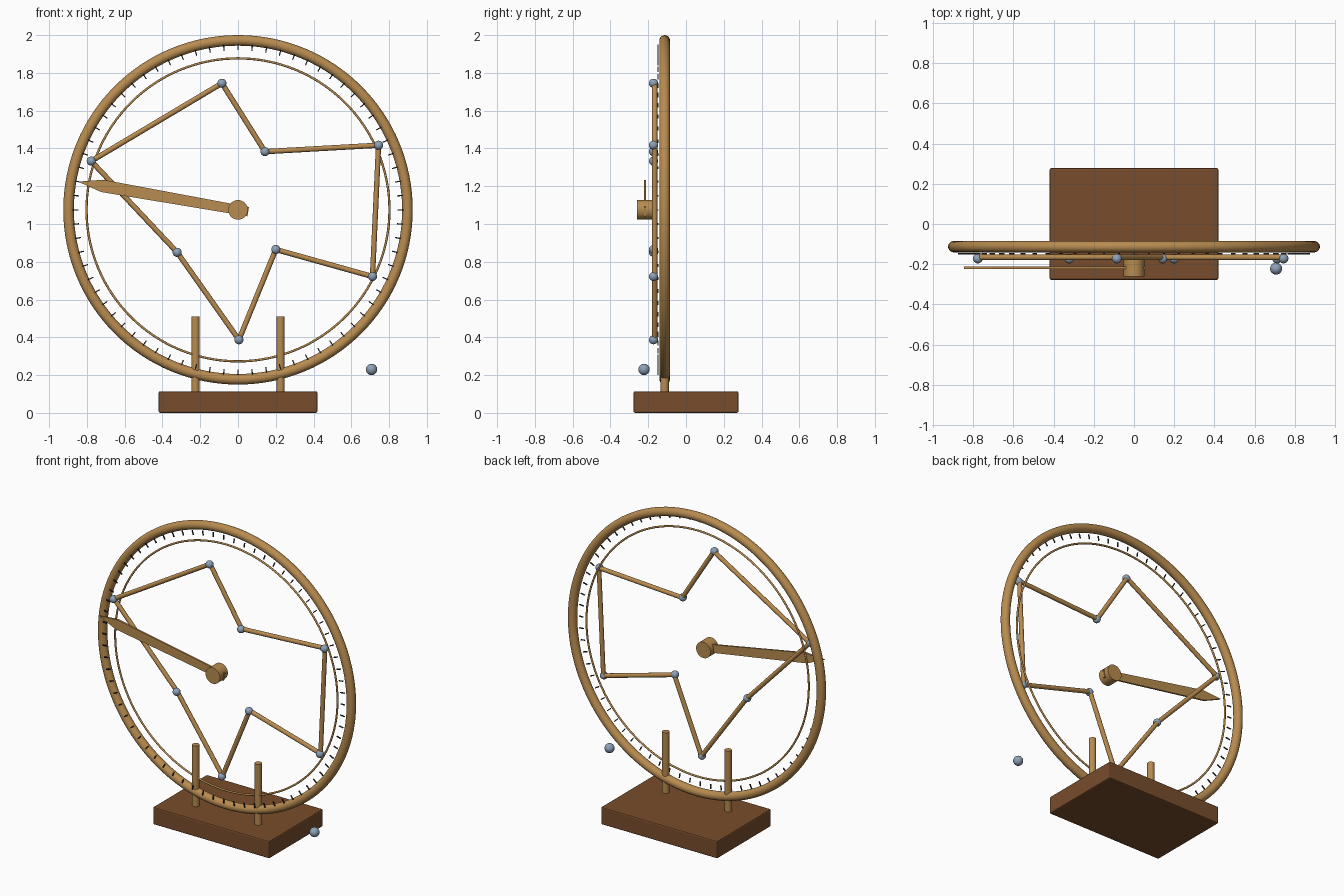
import bpy, bmesh, math
from mathutils import Vector, Matrix

cube = bpy.data.objects.get("Cube")
if cube:
    bpy.data.objects.remove(cube, do_unlink=True)

CENTRE_Z = 1.075
RING_Y = -0.113


def material(name, colour, rough=0.5):
    mat = bpy.data.materials.new(name)
    mat.use_nodes = True
    mat.diffuse_color = (*colour, 1)
    shader = mat.node_tree.nodes["Principled BSDF"]
    shader.inputs["Base Color"].default_value = (*colour, 1)
    shader.inputs["Roughness"].default_value = rough
    return mat


brass = material("brass", (0.48, 0.26, 0.08))
wood = material("dark wood", (0.19, 0.075, 0.025))
steel = material("pale steel blue", (0.27, 0.36, 0.48))
ink = material("dark tick", (0.03, 0.03, 0.03))


def finish(name, mat, smooth=True):
    obj = bpy.context.object
    obj.name = name
    obj.data.materials.append(mat)
    if smooth:
        bpy.ops.object.shade_smooth_by_angle(angle=math.radians(40))
    return obj


def mesh_object(name, bm, mat):
    mesh = bpy.data.meshes.new(name)
    bm.to_mesh(mesh)
    bm.free()
    obj = bpy.data.objects.new(name, mesh)
    bpy.context.collection.objects.link(obj)
    mesh.materials.append(mat)
    return obj


def rod(name, start, end, radius, mat, sides=24):
    a, b = Vector(start), Vector(end)
    bpy.ops.mesh.primitive_cylinder_add(vertices=sides, radius=radius,
                                        depth=(b - a).length, location=(a + b) / 2)
    bpy.context.object.rotation_euler = (b - a).to_track_quat('Z', 'Y').to_euler()
    return finish(name, mat)


def ring(name, radius, tube, y):
    bpy.ops.mesh.primitive_torus_add(major_radius=radius, minor_radius=tube,
                                     major_segments=128, minor_segments=20,
                                     location=(0, y, CENTRE_Z),
                                     rotation=(math.pi / 2, 0, 0))
    return finish(name, brass)


def ball(name, location, radius):
    bpy.ops.mesh.primitive_uv_sphere_add(segments=24, ring_count=16,
                                         radius=radius, location=location)
    return finish(name, steel)


# Wooden base with softened edges
bpy.ops.mesh.primitive_cube_add(size=1, location=(0, 0, 0.057))
base = bpy.context.object
base.scale = (0.84, 0.555, 0.114)
bpy.ops.object.transform_apply(location=False, rotation=False, scale=True)
bevel = base.modifiers.new("soft_edges", 'BEVEL')
bevel.width = 0.008
bevel.segments = 2
finish("base", wood, smooth=False)

# Two posts holding the ring
for side, sign in (("left", 1), ("right", -1)):
    x = sign * 0.225
    rod(side + "_post", (x, RING_Y, 0.1), (x, RING_Y, 0.51), 0.022, brass)

# Outer hoop and thin inner hoop
ring("outer_ring", 0.897, 0.028, RING_Y)
ring("inner_ring", 0.802, 0.006, -0.12)

# Graduation ticks around the dial
bm = bmesh.new()
COUNT = 72
for i in range(COUNT):
    place = (Matrix.Translation((0, -0.148, CENTRE_Z))
             @ Matrix.Rotation(math.tau * i / COUNT, 4, 'Y')
             @ Matrix.Translation((0, 0, 0.86))
             @ Matrix.Diagonal((0.006, 0.006, 0.03, 1)))
    bmesh.ops.create_cube(bm, size=1, matrix=place)
mesh_object("dial_ticks", bm, ink)

# Closed chain of bars with a bead on each joint
joints = [(-0.085, 1.745), (0.143, 1.383), (0.744, 1.417), (0.712, 0.722),
          (0.2, 0.865), (0.005, 0.387), (-0.322, 0.85), (-0.777, 1.333)]
for i, (x, z) in enumerate(joints):
    nx, nz = joints[(i + 1) % len(joints)]
    rod(f"chain_bar_{i + 1}", (x, -0.166, z), (nx, -0.166, nz), 0.014, brass, 16)
    ball(f"chain_bead_{i + 1}", (x, -0.172, z), 0.024)

# Loose bead beside the base
ball("loose_bead", (0.707, -0.222, 0.23), 0.03)

# Hub and flat pointer blade
rod("hub", (0, -0.178, CENTRE_Z), (0, -0.26, CENTRE_Z), 0.052, brass, 32)
outline = [(-0.055, 0.025), (0.73, 0.033), (0.86, 0), (0.73, -0.033), (-0.055, -0.025)]
tilt = Matrix.Rotation(math.radians(170), 2)
bm = bmesh.new()
corners = []
for point in outline:
    p = tilt @ Vector(point)
    corners.append(bm.verts.new((p.x, -0.223, p.y + CENTRE_Z)))
blade = bm.faces.new(corners)
grown = bmesh.ops.extrude_face_region(bm, geom=[blade])
bmesh.ops.translate(bm, vec=(0, 0.012, 0),
                    verts=[v for v in grown["geom"] if isinstance(v, bmesh.types.BMVert)])
bmesh.ops.recalc_face_normals(bm, faces=bm.faces)
mesh_object("pointer", bm, brass)
